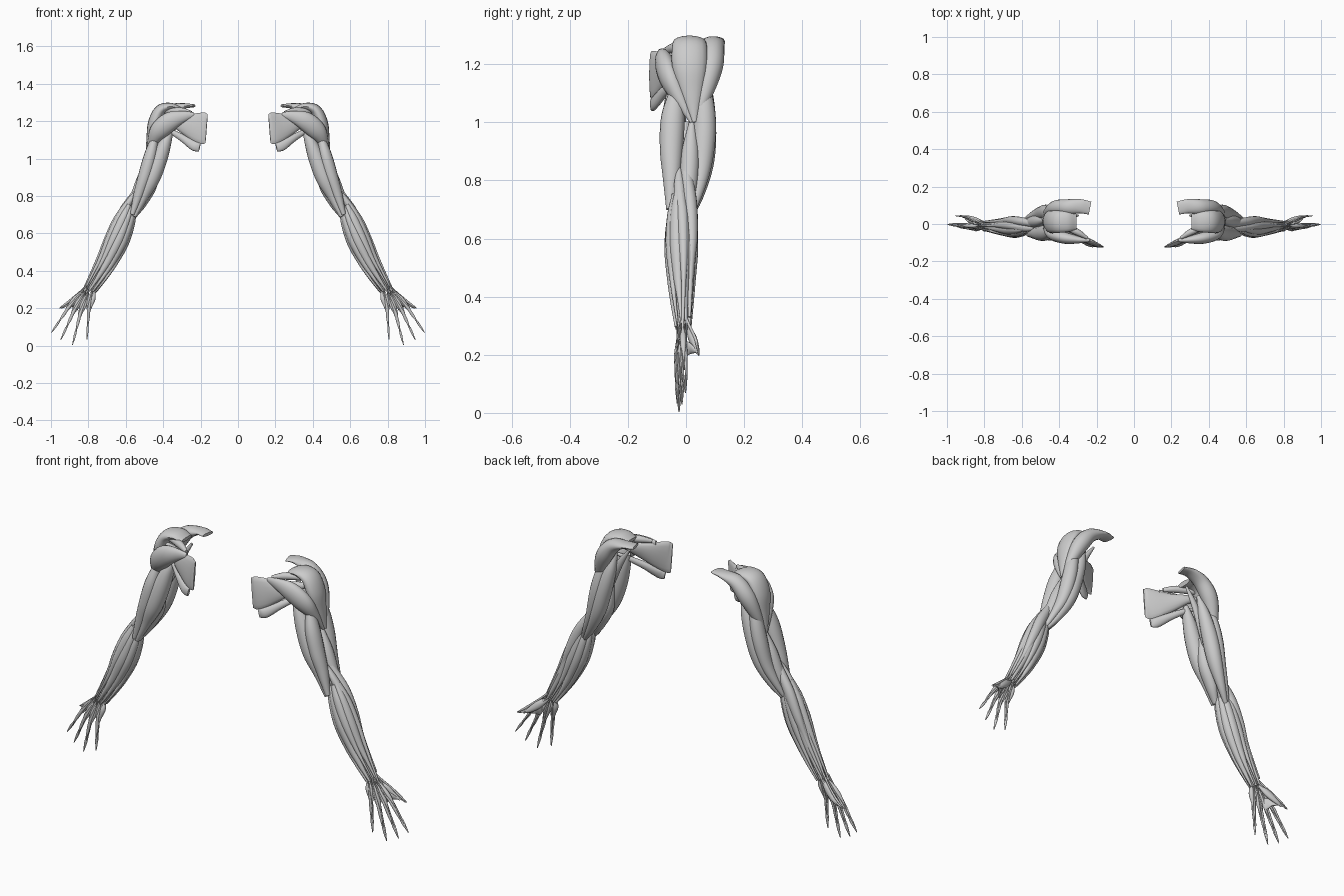
import bpy, bmesh, math
from mathutils import Vector

SIDES = 16


def spline(pts, sub):
    # Catmull-Rom through (x, y, z, radius_in_plane, radius_depth)
    p = [Vector(q) for q in pts]
    p = [p[0] * 2 - p[1]] + p + [p[-1] * 2 - p[-2]]
    out = []
    for i in range(1, len(p) - 2):
        a, b, c, d = p[i - 1:i + 3]
        for k in range(sub):
            t = k / sub
            out.append((b * 2 + (c - a) * t + (a * 2 - b * 5 + c * 4 - d) * t * t
                        + (b * 3 - a - c * 3 + d) * t ** 3) * 0.5)
    return out + [p[-2]]


def muscle(name, pts, sub=7, sides=SIDES):
    rows = spline(pts, sub)
    pos = [Vector(r[:3]) for r in rows]
    bm = bmesh.new()
    rings = []
    for i, r in enumerate(rows):
        t = (pos[min(i + 1, len(pos) - 1)] - pos[max(i - 1, 0)]).normalized()
        s = t.cross(Vector((0, 1, 0))).normalized()
        n = s.cross(t)
        a, b = max(r[3], .0015), max(r[4], .0015)
        rings.append([bm.verts.new(pos[i] + s * a * math.cos(u) + n * b * math.sin(u))
                      for u in (2 * math.pi * k / sides for k in range(sides))])
    for r0, r1 in zip(rings, rings[1:]):
        for k in range(sides):
            j = (k + 1) % sides
            bm.faces.new((r0[k], r0[j], r1[j], r1[k]))
    bm.faces.new(rings[0])
    bm.faces.new(rings[-1])
    bmesh.ops.recalc_face_normals(bm, faces=bm.faces)
    me = bpy.data.meshes.new(name)
    bm.to_mesh(me)
    bm.free()
    ob = bpy.data.objects.new(name, me)
    bpy.context.collection.objects.link(ob)
    me.shade_smooth()
    me.set_sharp_from_angle(angle=math.radians(50))
    # left and right arm
    ob.modifiers.new("mirror", 'MIRROR').use_axis[0] = True
    return ob


# shoulder cap
muscle("deltoid_middle", [(.31, .012, 1.265, .012, .045), (.36, .012, 1.278, .02, .055),
       (.415, .012, 1.258, .03, .06), (.447, .013, 1.19, .034, .06),
       (.465, .02, 1.10, .025, .04), (.487, .03, 1.0, .008, .008)])
muscle("deltoid_front", [(.235, .085, 1.282, .008, .035), (.29, .095, 1.28, .016, .038),
       (.36, .09, 1.255, .035, .042), (.415, .085, 1.19, .042, .042),
       (.455, .065, 1.10, .028, .028), (.485, .035, 1.0, .006, .006)])
muscle("deltoid_rear", [(.235, -.088, 1.235, .012, .008), (.29, -.085, 1.225, .03, .018),
       (.36, -.075, 1.2, .05, .032), (.42, -.055, 1.15, .05, .036),
       (.455, -.025, 1.09, .03, .028), (.485, .02, 1.0, .006, .006)])

# shoulder blade muscles
muscle("shoulder_blade_sheet", [(.168, -.122, 1.16, .078, .004), (.19, -.116, 1.162, .085, .010),
       (.23, -.098, 1.17, .075, .014), (.29, -.07, 1.185, .05, .018),
       (.36, -.03, 1.21, .025, .018), (.41, -.01, 1.22, .012, .012)])
muscle("blade_lower_band", [(.205, -.118, 1.06, .022, .006), (.235, -.108, 1.068, .026, .014),
       (.29, -.075, 1.105, .02, .016), (.35, -.035, 1.14, .014, .012),
       (.42, 0, 1.17, .006, .006)])
muscle("blade_upper_band", [(.25, -.075, 1.245, .01, .008), (.31, -.04, 1.255, .018, .018),
       (.40, 0, 1.255, .015, .015)])
muscle("inner_shoulder_strand", [(.30, .045, 1.23, .006, .006), (.36, .04, 1.14, .018, .014),
       (.42, .025, 1.02, .02, .016), (.46, .01, .90, .005, .005)])

# upper arm
muscle("triceps_long", [(.355, -.025, 1.17, .012, .012), (.383, -.035, 1.10, .03, .032),
       (.42, -.042, 1.0, .043, .042), (.462, -.045, .89, .043, .042),
       (.51, -.045, .79, .028, .026), (.555, -.048, .69, .012, .014)])
muscle("triceps_outer", [(.44, -.03, 1.13, .015, .018), (.467, -.045, 1.02, .034, .04),
       (.497, -.05, .91, .036, .04), (.53, -.05, .81, .028, .03),
       (.565, -.055, .70, .012, .013)])
muscle("triceps_inner", [(.43, 0, 1.0, .012, .012), (.465, -.005, .87, .036, .036),
       (.51, -.015, .77, .028, .032), (.555, -.035, .69, .012, .015)])
muscle("biceps_inner", [(.375, .05, 1.2, .01, .01), (.40, .062, 1.10, .03, .03),
       (.437, .064, .98, .04, .04), (.475, .058, .86, .036, .038),
       (.53, .04, .75, .022, .022), (.60, .005, .65, .006, .006)])
muscle("biceps_outer", [(.42, .05, 1.2, .008, .01), (.45, .06, 1.08, .03, .034),
       (.475, .063, .97, .036, .04), (.508, .054, .85, .03, .034),
       (.555, .036, .75, .018, .02), (.605, .005, .65, .006, .006)])
muscle("brachialis", [(.475, .02, 1.0, .01, .01), (.507, .015, .90, .03, .03),
       (.54, .01, .80, .034, .032), (.575, 0, .72, .026, .026), (.60, -.005, .65, .01, .01)])

# long forearm muscles that start above the elbow
muscle("brachioradialis", [(.52, -.008, .88, .005, .008), (.56, .005, .80, .02, .02),
       (.615, .015, .71, .027, .024), (.665, .02, .60, .024, .02),
       (.715, .016, .49, .012, .011), (.80, .012, .33, .004, .005)])
muscle("wrist_extensor_long", [(.535, -.025, .84, .005, .008), (.58, -.022, .77, .018, .02),
       (.645, -.012, .67, .024, .022), (.70, -.008, .56, .02, .017),
       (.755, -.008, .45, .009, .008), (.84, -.012, .27, .004, .004)])

# ring of forearm muscles around a shared axis: x, y, z, ring radius
AXIS = [(.575, -.018, .75, .036), (.605, -.016, .67, .058), (.645, -.016, .565, .066),
        (.695, -.015, .455, .056), (.74, -.013, .375, .046), (.79, -.01, .295, .034)]
BELLY = [(.25, .42, .42, .34, .2, .13), (.2, .36, .44, .38, .28, .15), (.3, .46, .38, .22, .14, .11)]
ALONG = Vector((.43, 0, -.9)).normalized()
ACROSS = ALONG.cross(Vector((0, 1, 0)))
RING = ["flexor_ulnar", "flexor_inner", "palm_tensor", "flexor_outer", "pronator",
        "extensor_outer", "extensor_fingers", "extensor_little", "extensor_ulnar", "forearm_edge"]
for i, name in enumerate(RING):
    pts = []
    for j, (x, y, z, R) in enumerate(AXIS):
        u = 2 * math.pi * i / len(RING) + .09 * j
        r = R * BELLY[i % 3][j]
        c = Vector((x, y, z)) + ACROSS * (R - r) * math.cos(u) + Vector((0, .84 * (R - r) * math.sin(u), 0))
        pts.append((*c, r, r * .95))
    muscle("forearm_" + name, pts)
muscle("forearm_deep", [(x, y, z, R * .62, R * .5) for x, y, z, R in AXIS])

# hand: knuckle and tip of each finger, from the little finger to the index
FINGERS = [((.797, -.028, .20), (.808, -.03, .032)), ((.842, -.026, .175), (.885, -.024, .004)),
           ((.877, -.018, .185), (.948, -.014, .03)), ((.905, -.008, .205), (.997, -.002, .07))]
for i, (k, t) in enumerate(FINGERS):
    k, t = Vector(k), Vector(t)
    w = Vector((.775 + .012 * i, -.012, .32))
    for side, d in (("back", -.008), ("palm", .008)):
        o = Vector((0, d, 0))
        back = side == "back"
        pts = [(*(w + o * 2), .004, .004), (*(w.lerp(k, .5) + o * 1.2), .004, .003),
               (*(k + o), .007 if back else .005, .005),
               (*(k.lerp(t, .3) + o * .7), .008 if back else .005, .005),
               (*(k.lerp(t, .5) + o * .7), .004, .004),
               (*(k.lerp(t, .7) + o * .5), .006, .004), (*t, .002, .002)]
        muscle(f"finger_{i + 1}_{side}_tendon", pts, 4, 8)
    # small muscles between the hand bones
    for n, dx in (("a", -.009), ("b", .009)):
        m = w.lerp(k, .6) + Vector((dx, 0, 0))
        muscle(f"palm_muscle_{i + 1}{n}", [(*w.lerp(k, .2), .003, .003), (*m, .009, .011),
               (*(k + Vector((dx * .8, 0, 0))), .005, .005), (*k.lerp(t, .3), .002, .002)], 5, 10)

# thumb and heel of the hand
muscle("thumb_pad", [(.80, .006, .295, .006, .006), (.845, .02, .262, .02, .014),
       (.885, .034, .228, .014, .011), (.92, .04, .205, .004, .004)])
muscle("thumb_web", [(.85, -.012, .215, .03, .004), (.875, .01, .222, .022, .008),
       (.905, .036, .212, .006, .005)])
muscle("thumb_back_tendon", [(.765, -.02, .38, .004, .004), (.815, .005, .315, .005, .005),
       (.875, .03, .262, .005, .005), (.915, .04, .228, .006, .005), (.955, .044, .2, .002, .002)], 5, 8)
muscle("thumb_front_tendon", [(.78, .005, .32, .004, .004), (.85, .028, .262, .004, .004),
       (.91, .042, .218, .005, .004), (.948, .044, .198, .002, .002)], 5, 8)
muscle("little_finger_pad", [(.768, -.012, .292, .005, .005), (.775, -.02, .25, .013, .013),
       (.787, -.025, .205, .006, .007), (.797, -.028, .165, .002, .002)])
